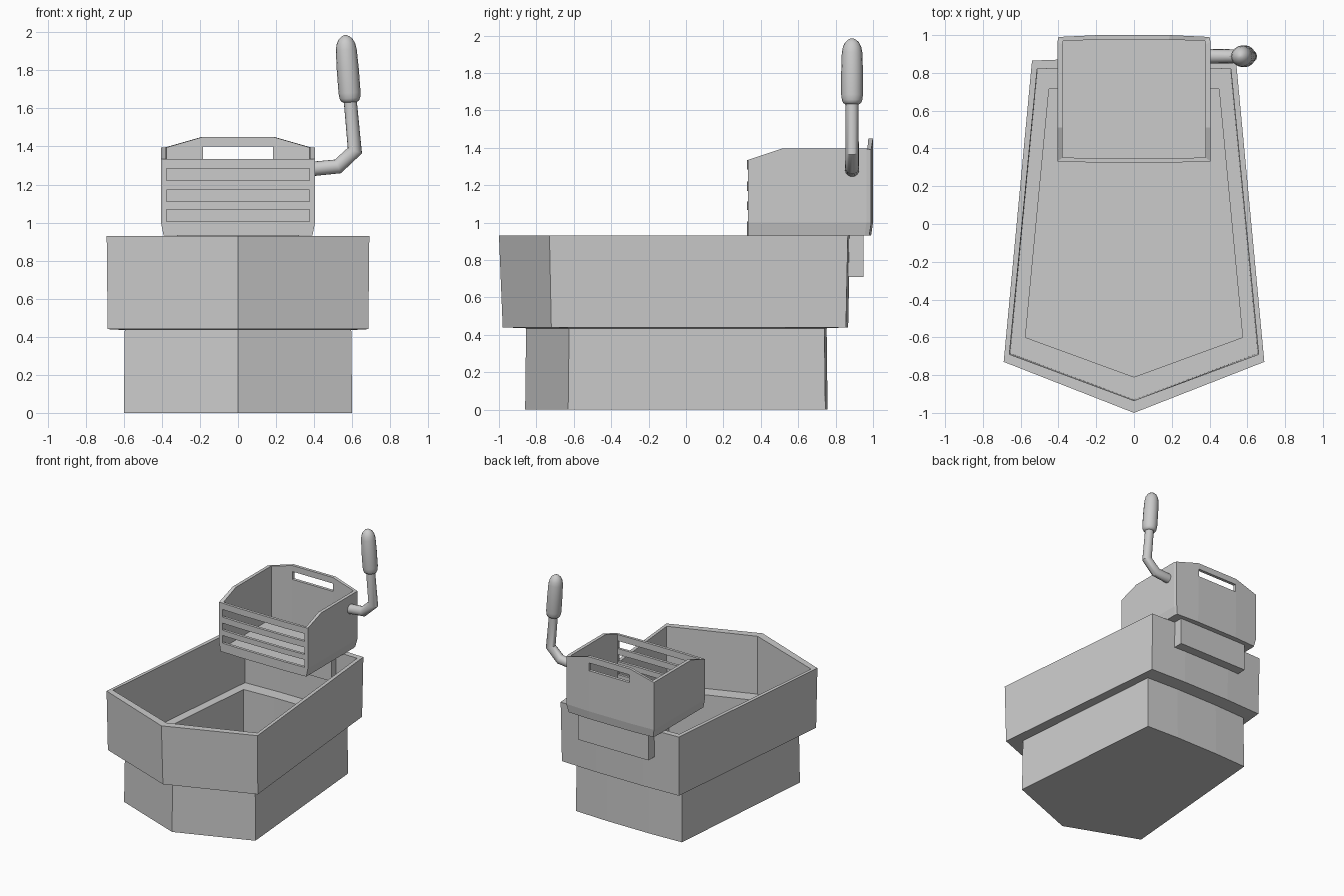
import bpy, bmesh, math
from mathutils import Vector

if "Cube" in bpy.data.objects:
    bpy.data.objects.remove(bpy.data.objects["Cube"])


def loft(name, rings):
    """Skin equal-length closed rings of 3D points and cap both ends."""
    bm = bmesh.new()
    vs = [[bm.verts.new(p) for p in ring] for ring in rings]
    n = len(vs[0])
    for a, b in zip(vs, vs[1:]):
        for i in range(n):
            j = (i + 1) % n
            bm.faces.new((a[i], a[j], b[j], b[i]))
    bm.faces.new(vs[0][::-1])
    bm.faces.new(vs[-1])
    bmesh.ops.recalc_face_normals(bm, faces=bm.faces)
    me = bpy.data.meshes.new(name)
    bm.to_mesh(me)
    bm.free()
    ob = bpy.data.objects.new(name, me)
    bpy.context.collection.objects.link(ob)
    return ob


def box(name, x, y, z):
    """Box centred on x = 0 with half width x and (min, max) ranges y, z."""
    return loft(name, [[(-x, y[0], h), (x, y[0], h), (x, y[1], h), (-x, y[1], h)] for h in z])


def mirrored(half):
    """Complete a right-hand half outline with its mirror image."""
    return half + [(-p[0],) + tuple(p[1:]) for p in reversed(half) if p[0] > 0]


def hull_ring(tip, xf, yf, xb, yb, z):
    """Pointed front, tapering sides, slightly bowed back."""
    return mirrored([(0, tip, z), (xf, yf, z), (xb, yb, z), (xb * 0.4, yb + 0.012, z)])


# Stepped hollow hull: lower body, wider upper body, inner ledge and floor
loft("stepped_tub", [
    hull_ring(-0.86, 0.60, -0.63, 0.485, 0.745, 0.0),
    hull_ring(-0.855, 0.595, -0.625, 0.48, 0.74, 0.435),
    hull_ring(-0.98, 0.685, -0.72, 0.535, 0.855, 0.44),
    hull_ring(-1.0, 0.69, -0.73, 0.54, 0.865, 0.93),
    hull_ring(-0.935, 0.66, -0.69, 0.513, 0.82, 0.93),
    hull_ring(-0.93, 0.655, -0.685, 0.51, 0.82, 0.455),
    hull_ring(-0.81, 0.575, -0.60, 0.45, 0.715, 0.455),
    hull_ring(-0.81, 0.575, -0.60, 0.45, 0.715, 0.03),
])

# Crate: flared foot, stepped rim (low front, high back), inner floor
outer = [(0.20, 0.325, 1.335), (0.405, 0.332, 1.335), (0.405, 0.51, 1.395),
         (0.405, 0.965, 1.395), (0.40, 0.99, 1.39), (0.19, 1.0, 1.45)]
inner = [(0.19, 0.348, 1.335), (0.378, 0.352, 1.335), (0.378, 0.51, 1.395),
         (0.378, 0.95, 1.395), (0.375, 0.97, 1.395), (0.185, 0.975, 1.45)]


def level(half, z, dx=0.0, dy=0.0):
    return [(x - (dx if x > 0.3 else 0), y - (dy if y > 0.9 else 0), z) for x, y, _ in half]


crate = loft("crate", [mirrored(r) for r in (
    level(outer, 0.932, 0.014, 0.01), level(outer, 1.0), outer,
    inner, level(inner, 0.96))])

# Front slots and rear hand hole cut through the crate
cuts = [box("cutter", 0.375, (0.25, 0.37), z)
        for z in ((1.005, 1.068), (1.112, 1.17), (1.22, 1.283))]
cuts.append(box("cutter", 0.185, (0.94, 1.05), (1.335, 1.40)))
for cutter in cuts:
    cutter.hide_render = True
    mod = crate.modifiers.new("cut", 'BOOLEAN')
    mod.operation, mod.solver, mod.object = 'DIFFERENCE', 'EXACT', cutter
    bpy.context.view_layer.objects.active = crate
    bpy.ops.object.modifier_apply(modifier=mod.name)
    bpy.data.objects.remove(cutter)

# Crate hanger gripping the back wall from both sides
box("hanger_outer_plate", 0.32, (0.868, 0.948), (0.71, 0.935))
box("hanger_inner_plate", 0.32, (0.76, 0.822), (0.71, 0.935))


def tube(name, path, sides=16):
    """Round sweep along (point, radius) stations with mitred bends."""
    pts = [Vector(p) for p, _ in path]
    rings = []
    for i, (p, (_, r)) in enumerate(zip(pts, path)):
        d0 = (p - pts[i - 1]).normalized() if i else (pts[1] - p).normalized()
        d1 = (pts[i + 1] - p).normalized() if i < len(pts) - 1 else d0
        t = (d0 + d1).normalized()
        side = Vector((t.z, 0, -t.x)) / max(t.dot(d0), 0.5)
        rings.append([p + r * (math.cos(a) * side + math.sin(a) * Vector((0, 1, 0)))
                      for a in (2 * math.pi * k / sides for k in range(sides))])
    ob = loft(name, rings)
    bpy.ops.object.select_all(action='DESELECT')
    ob.select_set(True)
    bpy.context.view_layer.objects.active = ob
    bpy.ops.object.shade_smooth_by_angle(angle=math.radians(35))
    return ob


# Bent side lever
Y = 0.888
tube("lever_rod", [((0.39, Y, 1.282), 0.038), ((0.525, Y, 1.295), 0.037),
                   ((0.614, Y, 1.378), 0.036), ((0.588, Y, 1.66), 0.034)])

# Rounded grip on the lever
base, top = Vector((0.59, Y, 1.632)), Vector((0.563, Y, 1.985))
profile = [(0, 0.036), (0.02, 0.047), (0.06, 0.054), (0.14, 0.058), (0.5, 0.058),
           (0.78, 0.055), (0.87, 0.049), (0.94, 0.037), (0.98, 0.021), (1.0, 0.006)]
tube("lever_grip", [(base.lerp(top, t), r) for t, r in profile])
